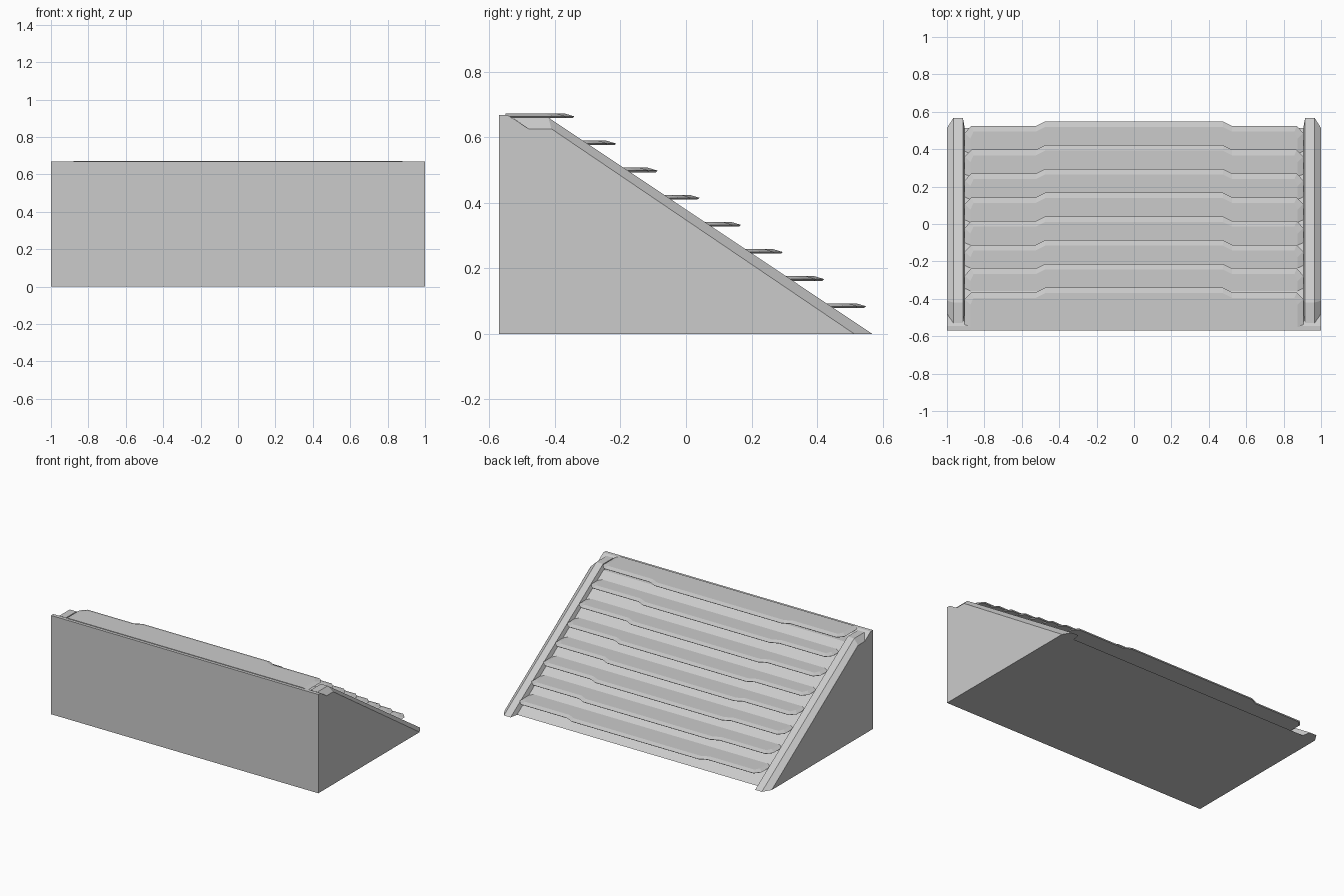
import bpy
import bmesh

if "Cube" in bpy.data.objects:
    bpy.data.objects.remove(bpy.data.objects["Cube"])


def finish(name, bm):
    bmesh.ops.recalc_face_normals(bm, faces=bm.faces)
    mesh = bpy.data.meshes.new(name)
    bm.to_mesh(mesh)
    bm.free()
    obj = bpy.data.objects.new(name, mesh)
    bpy.context.collection.objects.link(obj)
    return obj


def loft(name, loops):
    """Join equal-length closed loops into a capped solid."""
    bm = bmesh.new()
    rings = [[bm.verts.new(p) for p in loop] for loop in loops]
    n = len(rings[0])
    for a, b in zip(rings, rings[1:]):
        for i in range(n):
            j = (i + 1) % n
            bm.faces.new((a[i], a[j], b[j], b[i]))
    bm.faces.new(rings[0])
    bm.faces.new(rings[-1])
    return finish(name, bm)


# Solid wedge body with a thin raised lip along the tall front
profile = [(-.57, 0), (-.57, .668), (-.545, .668), (-.48, .625), (-.41, .625), (.513, 0)]
loft("wedge_body", [[(x, y, z) for y, z in profile] for x in (-1, 1)])

# Bevelled side rails following the slope
low = [(-.48, .624), (-.41, .624), (.513, 0)]
high = [(-.53, .66), (-.42, .66), (.568, 0)]
for side, label in ((-1, "left"), (1, "right")):
    sections = [[(side * .905, *lo), (side * .915, *hi), (side * .965, *hi), (side * 1, *lo)]
                for lo, hi in zip(low, high)]
    loft(label + "_rail", sections)


# Step treads: broad nose in the middle, chamfered corners, bevelled top
def tread_loop(nose, z, inset, depth=.21):
    half = [(.475, nose), (.525, nose - .025), (.87, nose - .025),
            (.905, nose - .062), (.905, nose - depth)]
    pts = []
    for i, (x, y) in enumerate(half):
        if i >= 2:
            x -= inset * (.4 if i == 2 else 1)
        y -= 0 if i == 4 else inset
        pts.append((x, y, z))
    return pts + [(-x, y, z) for x, y, z in reversed(pts)]


for i in range(8):
    nose = -.34 + i * .127
    base = .658 - i * .0827
    loft(f"tread_{i + 1}", [tread_loop(nose, base, .006),
                            tread_loop(nose, base + .005, 0),
                            tread_loop(nose, base + .014, .03)])
